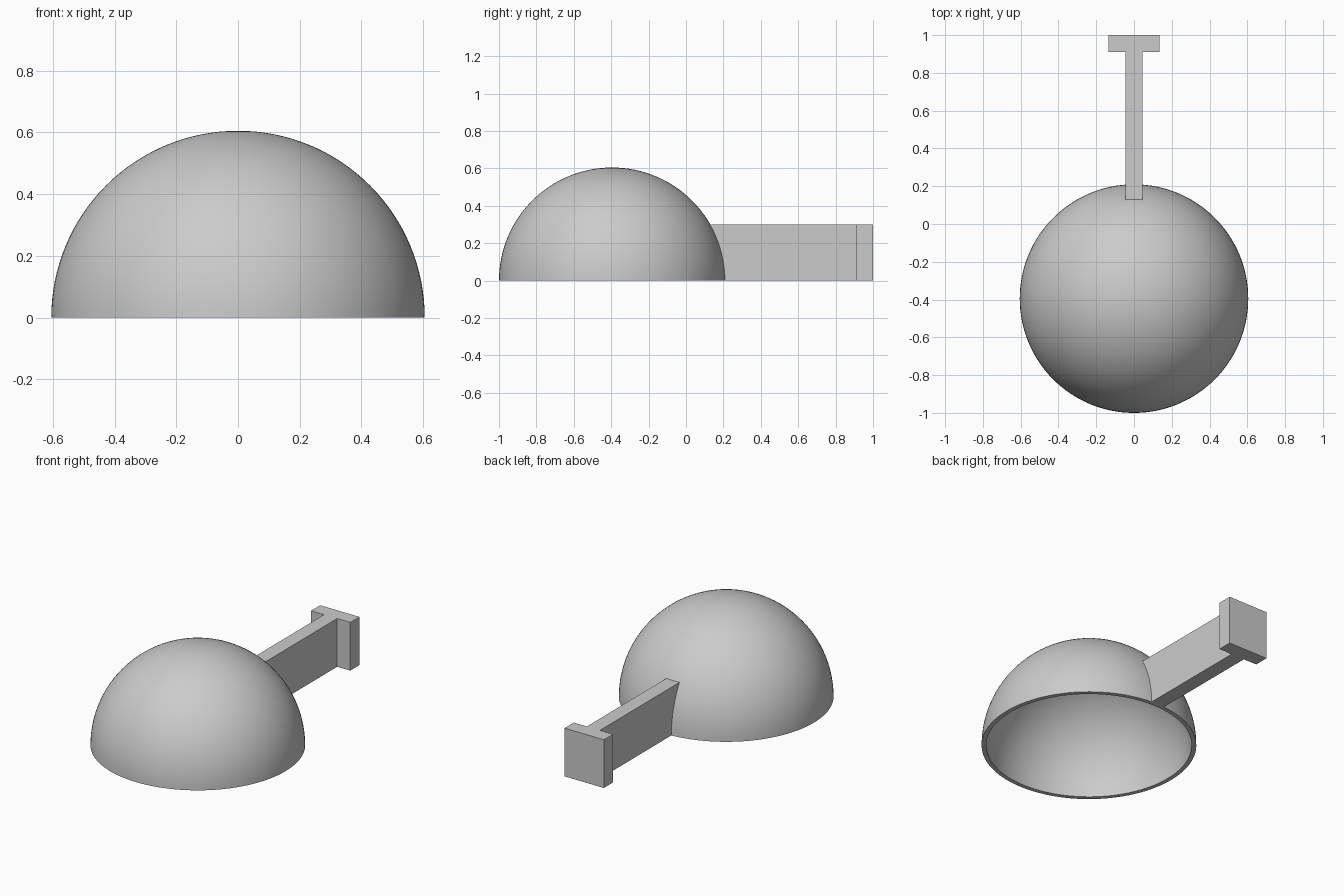
import bpy
import bmesh
from math import sin, cos, pi, radians, sqrt
from mathutils import Vector

cube = bpy.data.objects.get("Cube")
if cube:
    bpy.data.objects.remove(cube, do_unlink=True)

OUTER, INNER = 0.605, 0.579      # shell radii
CENTRE_Y = -0.395                # dome centre
HEIGHT = 0.30                    # handle height

grey = bpy.data.materials.new("light_grey")
grey.use_nodes = True
colour = (0.6, 0.6, 0.6, 1)
grey.diffuse_color = colour
grey.node_tree.nodes["Principled BSDF"].inputs["Base Color"].default_value = colour


def finish(name, bm):
    """Turn a bmesh into a named, coloured, shaded object."""
    bmesh.ops.remove_doubles(bm, verts=bm.verts, dist=1e-5)
    bmesh.ops.recalc_face_normals(bm, faces=bm.faces)
    mesh = bpy.data.meshes.new(name)
    bm.to_mesh(mesh)
    bm.free()
    mesh.materials.append(grey)
    obj = bpy.data.objects.new(name, mesh)
    bpy.context.collection.objects.link(obj)
    bpy.ops.object.select_all(action='DESELECT')
    obj.select_set(True)
    bpy.context.view_layer.objects.active = obj
    bpy.ops.object.shade_smooth_by_angle(angle=radians(30))
    return obj


def prism(name, profile, half_width):
    """Extrude a (y, z) side profile evenly across x."""
    bm = bmesh.new()
    face = bm.faces.new([bm.verts.new((-half_width, y, z)) for y, z in profile])
    new = bmesh.ops.extrude_face_region(bm, geom=[face])["geom"]
    verts = [v for v in new if isinstance(v, bmesh.types.BMVert)]
    bmesh.ops.translate(bm, verts=verts, vec=(2 * half_width, 0, 0))
    return finish(name, bm)


# Hollow dome: closed quarter-ring section spun about the vertical axis
bm = bmesh.new()
rings = 32
angles = [pi / 2 * i / rings for i in range(rings + 1)]
section = [(OUTER * cos(a), OUTER * sin(a)) for a in reversed(angles)]
section += [(INNER * cos(a), INNER * sin(a)) for a in angles]
verts = [bm.verts.new((r, 0, z)) for r, z in section]
edges = [bm.edges.new(pair) for pair in zip(verts, verts[1:])]
bmesh.ops.spin(bm, geom=verts + edges, cent=(0, 0, 0), axis=(0, 0, 1),
               angle=2 * pi, steps=128, use_merge=True)
bmesh.ops.remove_doubles(bm, verts=bm.verts, dist=1e-5)
bmesh.ops.translate(bm, verts=bm.verts, vec=Vector((0, CENTRE_Y, 0)))
finish("dome_shell", bm)

# Handle stem: its inner end curves to sit within the shell wall
wall = (OUTER + INNER) / 2
steps = 16
heights = [HEIGHT * i / steps for i in range(steps + 1)]
curve = [(CENTRE_Y + sqrt(wall ** 2 - z ** 2), z) for z in heights]
prism("handle_stem", curve + [(0.91, HEIGHT), (0.91, 0)], 0.045)

# Crossbar at the end of the handle
prism("handle_crossbar", [(0.91, 0), (1, 0), (1, HEIGHT), (0.91, HEIGHT)], 0.135)
